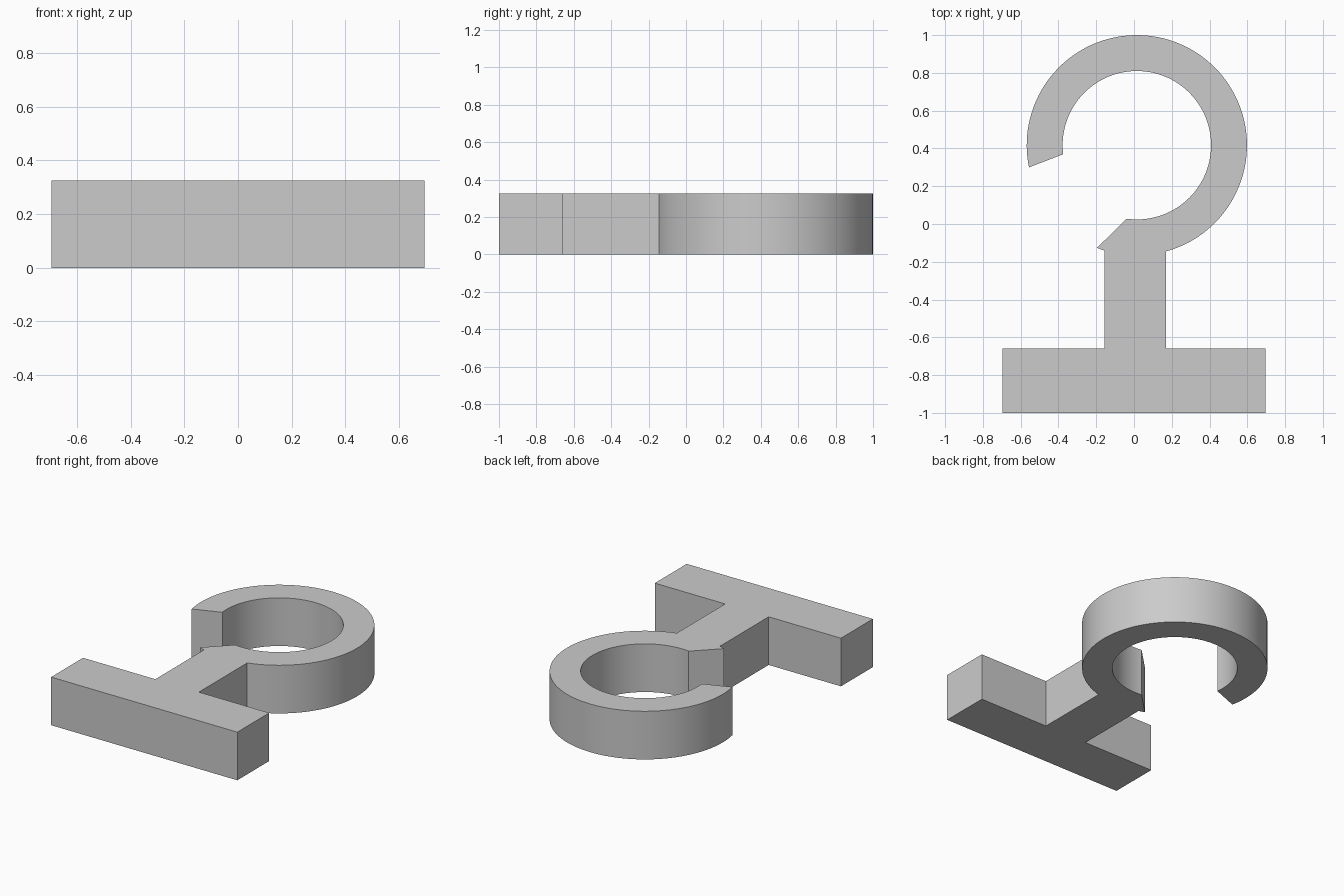
import bpy
import bmesh
from math import cos, sin, radians

if "Cube" in bpy.data.objects:
    bpy.data.objects.remove(bpy.data.objects["Cube"], do_unlink=True)

HEIGHT = 0.325
CENTRE = (0.015, 0.417)
OUTER, INNER = 0.583, 0.393
BASE_X, BASE_TOP = 0.695, -0.66
STEM_LEFT, STEM_RIGHT = 0.17, -0.155

grey = bpy.data.materials.new("plain_grey")
grey.use_nodes = True
colour = (0.6, 0.6, 0.6, 1)
grey.diffuse_color = colour
grey.node_tree.nodes["Principled BSDF"].inputs["Base Color"].default_value = colour


def arc(radius, start, end, steps):
    """Points on the hook's circle between two angles in degrees."""
    angles = [radians(start + (end - start) * i / steps) for i in range(steps + 1)]
    return [(CENTRE[0] + radius * cos(a), CENTRE[1] + radius * sin(a)) for a in angles]


# Outline: foot bar, stem, open ring and its slanted ends
outline = [(-BASE_X, -1), (BASE_X, -1), (BASE_X, BASE_TOP), (STEM_LEFT, BASE_TOP)]
outline += arc(OUTER, -74.6, 191.6, 96)
outline += arc(INNER, 187, -98, 96)
outline += arc(OUTER, -111.2, -107, 2)
outline += [(STEM_RIGHT, BASE_TOP), (-BASE_X, BASE_TOP)]

# Extrude the outline into a solid plate
bm = bmesh.new()
face = bm.faces.new([bm.verts.new((x, y, 0)) for x, y in outline])
result = bmesh.ops.extrude_face_region(bm, geom=[face], use_keep_orig=True)
top = [v for v in result["geom"] if isinstance(v, bmesh.types.BMVert)]
bmesh.ops.translate(bm, verts=top, vec=(0, 0, HEIGHT))
bmesh.ops.recalc_face_normals(bm, faces=bm.faces)
bmesh.ops.triangulate(bm, faces=[f for f in bm.faces if len(f.verts) > 4])

mesh = bpy.data.meshes.new("hook_on_stand")
bm.to_mesh(mesh)
bm.free()
mesh.materials.append(grey)
hook = bpy.data.objects.new("hook_on_stand", mesh)
bpy.context.collection.objects.link(hook)

# Smooth the curved walls, keep the corners sharp
bpy.ops.object.select_all(action="DESELECT")
hook.select_set(True)
bpy.context.view_layer.objects.active = hook
bpy.ops.object.shade_smooth_by_angle(angle=radians(30))
